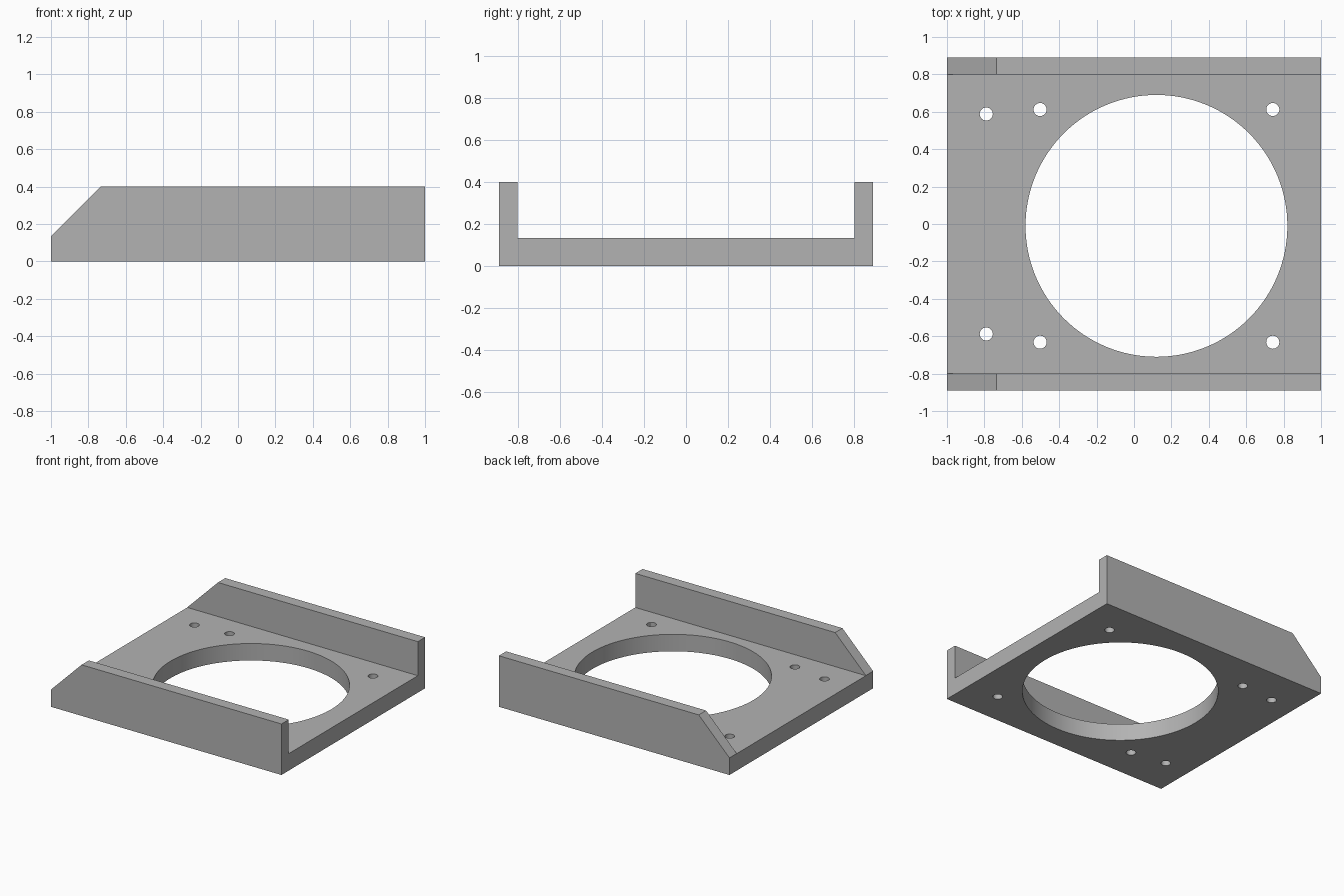
import bpy, bmesh, math

cube = bpy.data.objects.get("Cube")
if cube:
    bpy.data.objects.remove(cube, do_unlink=True)

# Main dimensions
WIDTH, INNER, FLOOR, TOP = 0.89, 0.80, 0.133, 0.40

grey = bpy.data.materials.new("plain grey")
grey.use_nodes = True
colour = (0.45, 0.45, 0.45, 1)
grey.diffuse_color = colour
grey.node_tree.nodes["Principled BSDF"].inputs["Base Color"].default_value = colour

# U-shaped channel, extruded along x
half = [(WIDTH, 0), (WIDTH, TOP), (INNER, TOP), (INNER, FLOOR)]
profile = half + [(-y, z) for y, z in reversed(half)]
bm = bmesh.new()
end = bm.faces.new([bm.verts.new((-1, y, z)) for y, z in profile])
ext = bmesh.ops.extrude_face_region(bm, geom=[end])
moved = [v for v in ext["geom"] if isinstance(v, bmesh.types.BMVert)]
bmesh.ops.translate(bm, verts=moved, vec=(2, 0, 0))
if not end.is_valid or len(bm.faces) < len(profile) + 2:
    bmesh.ops.holes_fill(bm, edges=[e for e in bm.edges if e.is_boundary])
bmesh.ops.recalc_face_normals(bm, faces=bm.faces)

# Sloped wall ends, just above the floor
bmesh.ops.bisect_plane(bm, geom=bm.verts[:] + bm.edges[:] + bm.faces[:],
                       plane_co=(-1, 0, FLOOR + 0.001), plane_no=(-1, 0, 1),
                       clear_outer=True)
bmesh.ops.holes_fill(bm, edges=[e for e in bm.edges if e.is_boundary])
bmesh.ops.recalc_face_normals(bm, faces=bm.faces)
mesh = bpy.data.meshes.new("channel_bracket")
bm.to_mesh(mesh)
bm.free()
bracket = bpy.data.objects.new("channel_bracket", mesh)
bpy.context.collection.objects.link(bracket)
mesh.materials.append(grey)


def drill(x, y, radius, sides):
    """Cut a round hole through the floor."""
    bpy.ops.mesh.primitive_cylinder_add(vertices=sides, radius=radius, depth=0.6,
                                        location=(x, y, 0.05))
    cutter = bpy.context.object
    cutter.name = "hole_cutter"
    cutter.hide_render = True
    cutter.data.materials.append(grey)
    cut = bracket.modifiers.new("hole", "BOOLEAN")
    cut.operation, cut.solver, cut.object = "DIFFERENCE", "EXACT", cutter
    bpy.context.view_layer.objects.active = bracket
    bpy.ops.object.modifier_apply(modifier=cut.name)
    bpy.data.objects.remove(cutter, do_unlink=True)


# Large opening, its four screw holes, and the pair near the sloped end
CX, CY = 0.12, -0.01
drill(CX, CY, 0.70, 128)
for sx in (-1, 1):
    for sy in (-1, 1):
        drill(CX + sx * 0.622, CY + sy * 0.622, 0.035, 32)
for sy in (-1, 1):
    drill(-0.79, sy * 0.588, 0.035, 32)

bpy.ops.object.select_all(action="DESELECT")
bracket.select_set(True)
bpy.context.view_layer.objects.active = bracket
bpy.ops.object.shade_smooth_by_angle(angle=math.radians(30))
